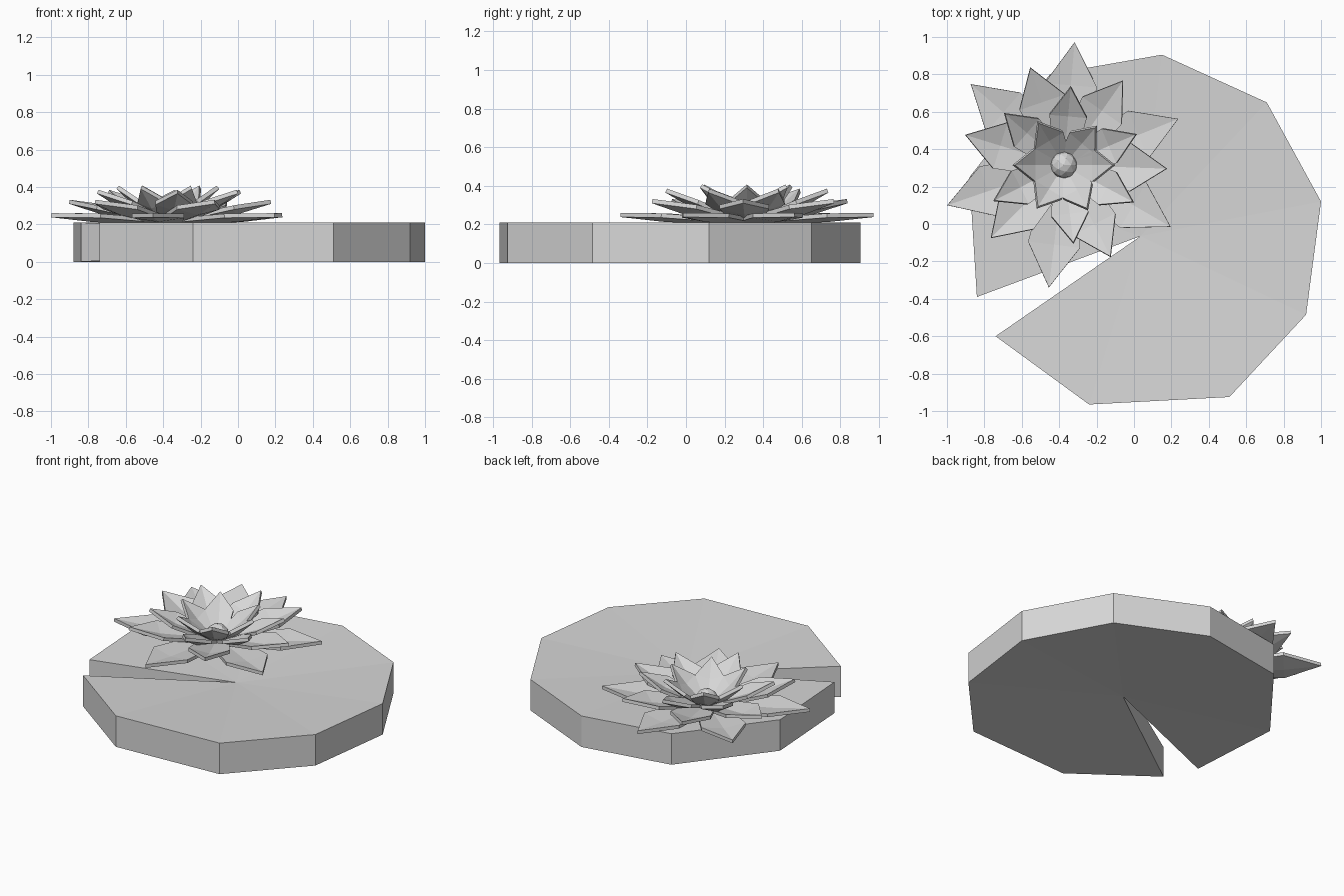
import bpy, bmesh, math
from mathutils import Vector

if "Cube" in bpy.data.objects:
    bpy.data.objects.remove(bpy.data.objects["Cube"])

grey = bpy.data.materials.new("pale_grey")
grey.diffuse_color = (0.68, 0.68, 0.68, 1)
grey.use_nodes = True
grey.node_tree.nodes["Principled BSDF"].inputs["Base Color"].default_value = grey.diffuse_color


def finish(bm, name):
    bmesh.ops.recalc_face_normals(bm, faces=bm.faces)
    mesh = bpy.data.meshes.new(name)
    bm.to_mesh(mesh)
    bm.free()
    mesh.materials.append(grey)
    ob = bpy.data.objects.new(name, mesh)
    bpy.context.collection.objects.link(ob)
    return ob


# Lily pad: ten-sided disc with a wedge notch, dished towards the notch tip
RIM = [(-.74, -.60), (-.24, -.965), (.51, -.925), (.92, -.485), (1.0, .12),
       (.71, .65), (.15, .905), (-.45, .80), (-.88, .25), (-.84, -.39)]
DISH = .045
bm = bmesh.new()
tip = bm.verts.new((.035, -.065, 0))
rim = [bm.verts.new((x, y, 0)) for x, y in RIM]
faces = [bm.faces.new((tip, a, b)) for a, b in zip(rim, rim[1:])]
ext = bmesh.ops.extrude_face_region(bm, geom=faces)
top = [g for g in ext["geom"] if isinstance(g, bmesh.types.BMVert)]
bmesh.ops.translate(bm, vec=(0, 0, .21), verts=top)
for v in bm.verts:
    if v.co.xy.length < .1:
        v.co.z += DISH if v.co.z < .1 else -DISH
finish(bm, "lily_pad")

# Flower petals: cupped kites with thickness, arranged in rings
CENTRE = Vector((-.375, .315, 0))


def petal_ring(name, angles, length, shoulder, half, z_base, z_mid, z_tip, cup):
    bm = bmesh.new()
    thick = .022
    base = .04
    for deg in angles:
        a = math.radians(deg)
        out, side = Vector((math.cos(a), math.sin(a), 0)), Vector((-math.sin(a), math.cos(a), 0))

        def point(r, s, z):
            return bm.verts.new(CENTRE + out * r + side * s + Vector((0, 0, z)))

        b = point(base, 0, z_base)
        m = point(shoulder, 0, z_mid)
        t = point(length, 0, z_tip)
        new = []
        for s in (-1, 1):
            bs = point(base, s * half * .6, z_base + cup * .5)
            ms = point(shoulder, s * half, z_mid + cup)
            new += [bm.faces.new((b, m, ms, bs)), bm.faces.new((m, t, ms))]
        ext = bmesh.ops.extrude_face_region(bm, geom=new)
        up = [g for g in ext["geom"] if isinstance(g, bmesh.types.BMVert)]
        # thickness leans inward on steep petals
        slope = (z_tip - z_base) / (length - base)
        n = (Vector((0, 0, 1)) - out * slope).normalized()
        bmesh.ops.translate(bm, vec=n * thick, verts=up)
    return finish(bm, name)


petal_ring("outer_petals", (85, 139, 199, 263, 330, 22), .66, .43, .14, .195, .213, .238, .022)
petal_ring("second_petals", (55, -2, -63, 225, 163, 109), .553, .36, .128, .195, .25, .31, .03)
petal_ring("third_petals", (85, 23, -28, -83, 207, 139), .425, .27, .10, .195, .275, .365, .03)
petal_ring("inner_petals", (50, 0, -62, 238, 180, 121), .275, .165, .088, .195, .285, .39, .03)

# Flower centre bead
bm = bmesh.new()
bmesh.ops.create_icosphere(bm, subdivisions=2, radius=.073)
bmesh.ops.translate(bm, vec=CENTRE + Vector((0, 0, .235)), verts=bm.verts)
finish(bm, "flower_centre")
